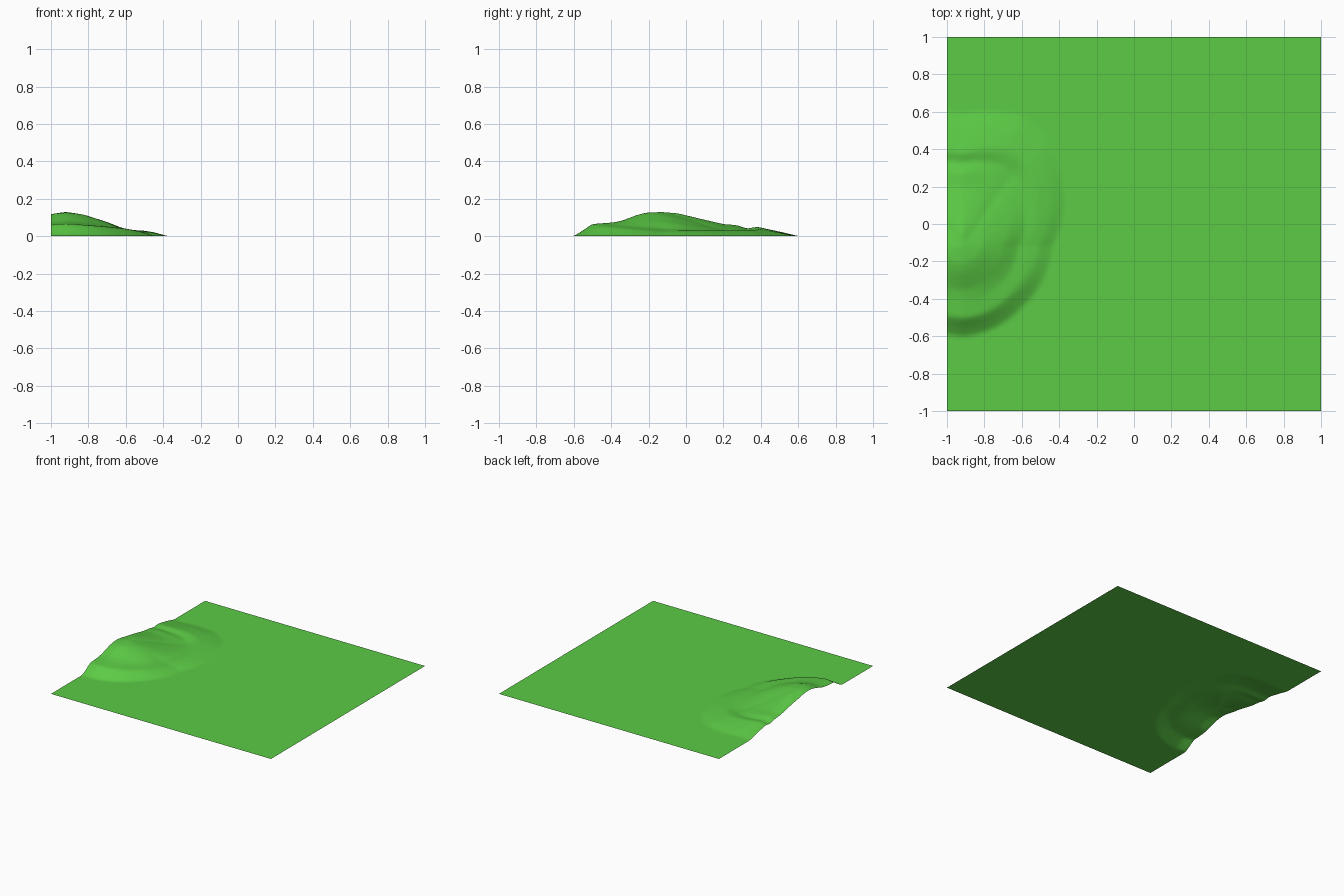
import bpy, bmesh
from math import atan2, hypot, degrees

if "Cube" in bpy.data.objects:
    bpy.data.objects.remove(bpy.data.objects["Cube"])

CX, CY = -0.92, -0.12     # hill summit

# Hill foot radius by angle (0 = south, 90 = east, 180 = north)
FOOT = [(0, .48), (45, .455), (90, .48), (121, .63), (140, .74), (155, .77), (180, .71)]

# Height along the slope (0 = summit, 1 = foot) for four directions
SOUTH = [(0, .13), (.2, .126), (.3, .113), (.48, .08), (.58, .073), (.8, .065), (.9, .03), (1, 0)]
EAST = [(0, .13), (.22, .112), (.46, .075), (.62, .038), (.75, .03), (.86, .022), (1, 0)]
NORTHEAST = [(0, .13), (.2, .092), (.4, .05), (.55, .028), (.63, .022), (.74, .032), (.88, .018), (1, 0)]
NORTH = [(0, .13), (.1, .125), (.24, .1), (.45, .065), (.55, .06), (.63, .04), (.7, .051),
         (.8, .035), (.88, .022), (1, 0)]
SLOPES = [(0, SOUTH), (90, EAST), (145, NORTHEAST), (180, NORTH)]


def lerp_table(table, x):
    for (x0, a), (x1, b) in zip(table, table[1:]):
        if x <= x1:
            return a + (b - a) * (x - x0) / (x1 - x0)
    return table[-1][1]


def height(x, y):
    dx, dy = abs(x - CX), y - CY
    ang = degrees(atan2(dx, -dy))
    t = hypot(dx, dy) / lerp_table(FOOT, ang)
    if t >= 1:
        return 0
    return lerp_table([(a, lerp_table(p, t)) for a, p in SLOPES], ang)


# Flat ground sheet with a terraced hill on the left edge
bm = bmesh.new()
bmesh.ops.create_grid(bm, x_segments=200, y_segments=200, size=1)
for v in bm.verts:
    v.co.z = height(v.co.x, v.co.y)
for _ in range(5):
    bmesh.ops.smooth_vert(bm, verts=bm.verts, factor=0.5, use_axis_z=True)
for f in bm.faces:
    f.smooth = True
mesh = bpy.data.meshes.new("grass_terrain")
bm.to_mesh(mesh)
bm.free()
terrain = bpy.data.objects.new("grass_terrain", mesh)
bpy.context.collection.objects.link(terrain)

# Grass colour
grass = bpy.data.materials.new("grass_green")
grass.diffuse_color = (0.107, 0.6, 0.06, 1)
grass.use_nodes = True
grass.node_tree.nodes["Principled BSDF"].inputs["Base Color"].default_value = grass.diffuse_color
mesh.materials.append(grass)
